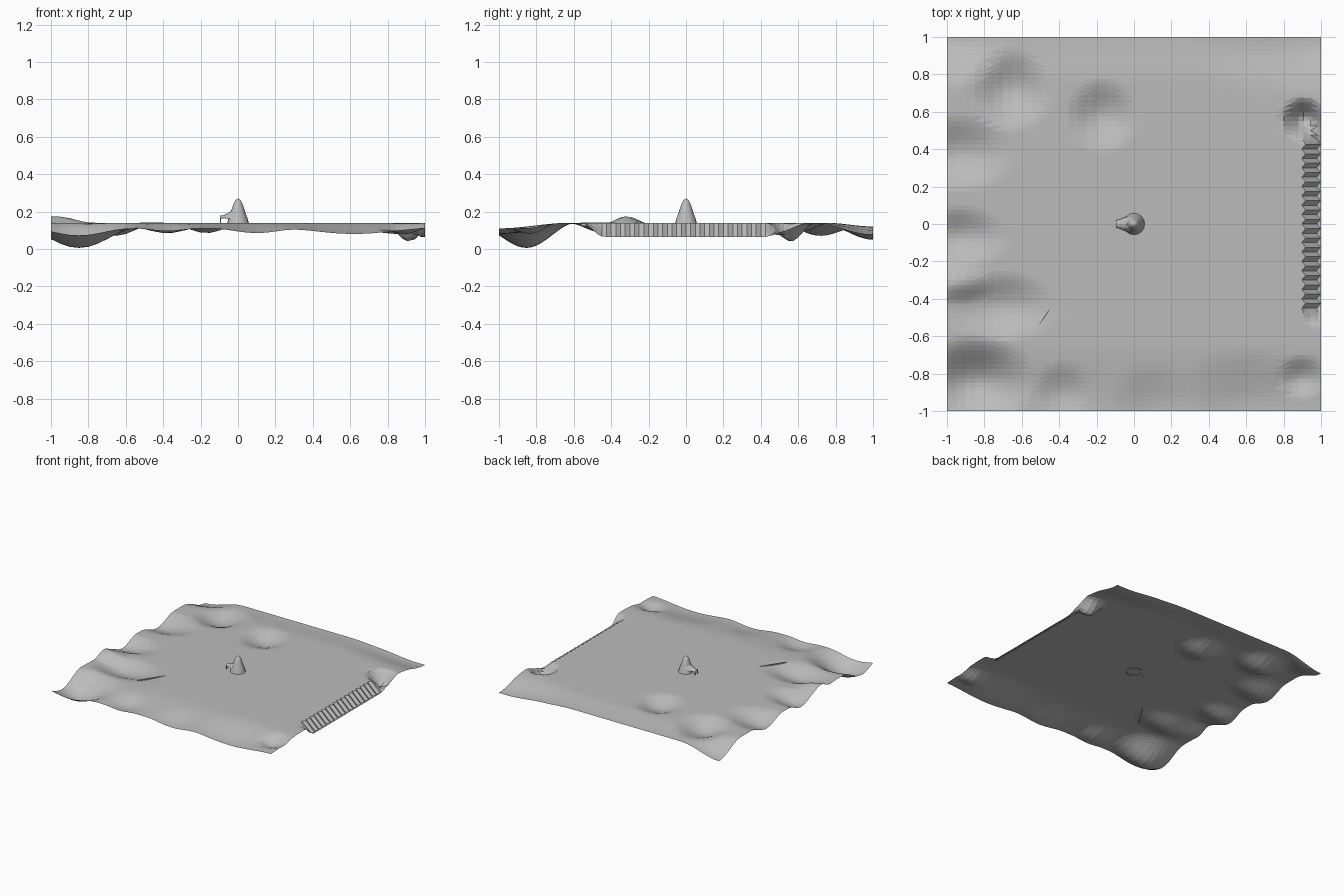
import bpy, bmesh, math, random
from mathutils import Vector

if "Cube" in bpy.data.objects:
    bpy.data.objects.remove(bpy.data.objects["Cube"])

random.seed(4)
stone = bpy.data.materials.new("grey stone")
stone.diffuse_color = (0.5, 0.5, 0.5, 1)
stone.use_nodes = True
stone.node_tree.nodes["Principled BSDF"].inputs["Base Color"].default_value = stone.diffuse_color
FLAT = 0.14

def finish(bm, name, smooth=False):
    me = bpy.data.meshes.new(name)
    bm.to_mesh(me)
    bm.free()
    me.materials.append(stone)
    for p in me.polygons:
        p.use_smooth = smooth
    ob = bpy.data.objects.new(name, me)
    bpy.context.collection.objects.link(ob)
    return ob

# hollows (depth > 0) and mounds (depth < 0): x, y, radius x, radius y, depth
DIPS = [
    (-0.85, -0.84, 0.34, 0.26, 0.115),
    (-0.66, 0.72, 0.24, 0.24, 0.07),
    (-0.17, 0.58, 0.21, 0.21, 0.055),
    (0.91, 0.56, 0.13, 0.13, 0.10),
    (-0.95, 0.38, 0.34, 0.22, 0.06),
    (-0.95, -0.07, 0.30, 0.18, 0.055),
    (-0.72, -0.44, 0.34, 0.20, 0.055),
    (-0.97, -0.32, 0.25, 0.12, -0.035),
    (-0.38, -0.90, 0.18, 0.18, 0.03),
    (0.10, -1.00, 0.25, 0.28, 0.025),
    (0.62, -0.98, 0.42, 0.35, 0.03),
    (0.90, -0.82, 0.15, 0.13, 0.04),
    (0.70, 0.95, 0.40, 0.28, 0.02),
    (1.00, 1.00, 0.40, 0.40, 0.04),
    (-1.0, 1.00, 0.35, 0.30, 0.07),
]

def ramp(v, a, b):
    t = max(0.0, min(1.0, (v - a) / (b - a)))
    return t * t * (3 - 2 * t)

def height(x, y):
    z = FLAT
    for cx, cy, rx, ry, d in DIPS:
        r = math.hypot((x - cx) / rx, (y - cy) / ry)
        if r < 1:
            z -= d * (0.5 + 0.5 * math.cos(math.pi * r))
    z -= 0.03 * ramp(-y, 0.62, 1.0)            # front edge falls away
    z -= 0.02 * ramp(y, 0.75, 1.0)             # back edge
    # right-hand cliff
    along = ramp(y, -0.56, -0.44) * (1 - ramp(y, 0.42, 0.60))
    z -= 0.075 * along * max(0, min(1, (x - 0.905) / 0.08))
    return max(0.0, z)

# ground sheet, with finer columns where the cliff stands
xs = [-1 + i * 0.05 for i in range(38)] + [0.88, 0.905, 0.945, 0.985, 1.0]
rows = 80
bm = bmesh.new()
grid = []
for j in range(rows + 1):
    y0 = -1 + 2 * j / rows
    line = []
    for x0 in xs:
        x, y = x0, y0
        if 0.9 < x0 < 0.99 and -0.45 < y0 < 0.44:
            x += 0.012 if j % 2 else -0.008    # upright ribs on the cliff
        line.append(bm.verts.new((x, y, height(x0, y0))))
    grid.append(line)
for j in range(rows):
    for i in range(len(xs) - 1):
        bm.faces.new((grid[j][i], grid[j][i + 1], grid[j + 1][i + 1], grid[j + 1][i]))
bmesh.ops.triangulate(bm, faces=bm.faces)
finish(bm, "ground")

# bell-shaped spire in the middle
PROFILE = [(0.059, 0.135), (0.052, 0.16), (0.043, 0.185), (0.034, 0.212),
           (0.025, 0.24), (0.014, 0.26), (0.0, 0.27)]
bm = bmesh.new()
verts = [bm.verts.new((r, 0, z)) for r, z in PROFILE]
edges = [bm.edges.new(p) for p in zip(verts, verts[1:])]
bmesh.ops.spin(bm, geom=verts + edges, cent=(0, 0, 0), axis=(0, 0, 1),
               angle=2 * math.pi, steps=16)
bmesh.ops.remove_doubles(bm, verts=bm.verts, dist=0.0005)
bmesh.ops.recalc_face_normals(bm, faces=bm.faces)
finish(bm, "spire", True)

# arched porch roof on the left side: x, half width, crown height, eaves height
bm = bmesh.new()
rings = []
for x, w, top, eave in [(-0.022, 0.046, 0.215, 0.150), (-0.05, 0.036, 0.194, 0.162),
                        (-0.075, 0.025, 0.181, 0.166), (-0.097, 0.019, 0.178, 0.166)]:
    ring = []
    for k in range(7):
        a = math.pi * k / 6
        ring.append(bm.verts.new((x, w * math.cos(a), eave + (top - eave) * math.sin(a))))
    rings.append(ring)
for a, b in zip(rings, rings[1:]):
    for k in range(6):
        bm.faces.new((a[k], a[k + 1], b[k + 1], b[k]))
bmesh.ops.recalc_face_normals(bm, faces=bm.faces)
if sum((f.normal.z for f in bm.faces)) < 0:
    bmesh.ops.reverse_faces(bm, faces=bm.faces)
roof = finish(bm, "porch_roof")
mod = roof.modifiers.new("thickness", 'SOLIDIFY')
mod.thickness = 0.005

# thin box helper
def box(name, centre, size, turn=0):
    bm = bmesh.new()
    bmesh.ops.create_cube(bm, size=1)
    for v in bm.verts:
        v.co = Vector((v.co.x * size[0], v.co.y * size[1], v.co.z * size[2]))
    ob = finish(bm, name)
    ob.location = centre
    ob.rotation_euler.z = turn

# porch posts
for side in (-1, 1):
    box("porch_post", (-0.094, side * 0.017, 0.153), (0.005, 0.005, 0.032))

# low slab standing on the edge of the left hollow
box("slab", (-0.46, -0.47, 0.133), (0.22, 0.004, 0.018), math.atan2(0.18, 0.12))
